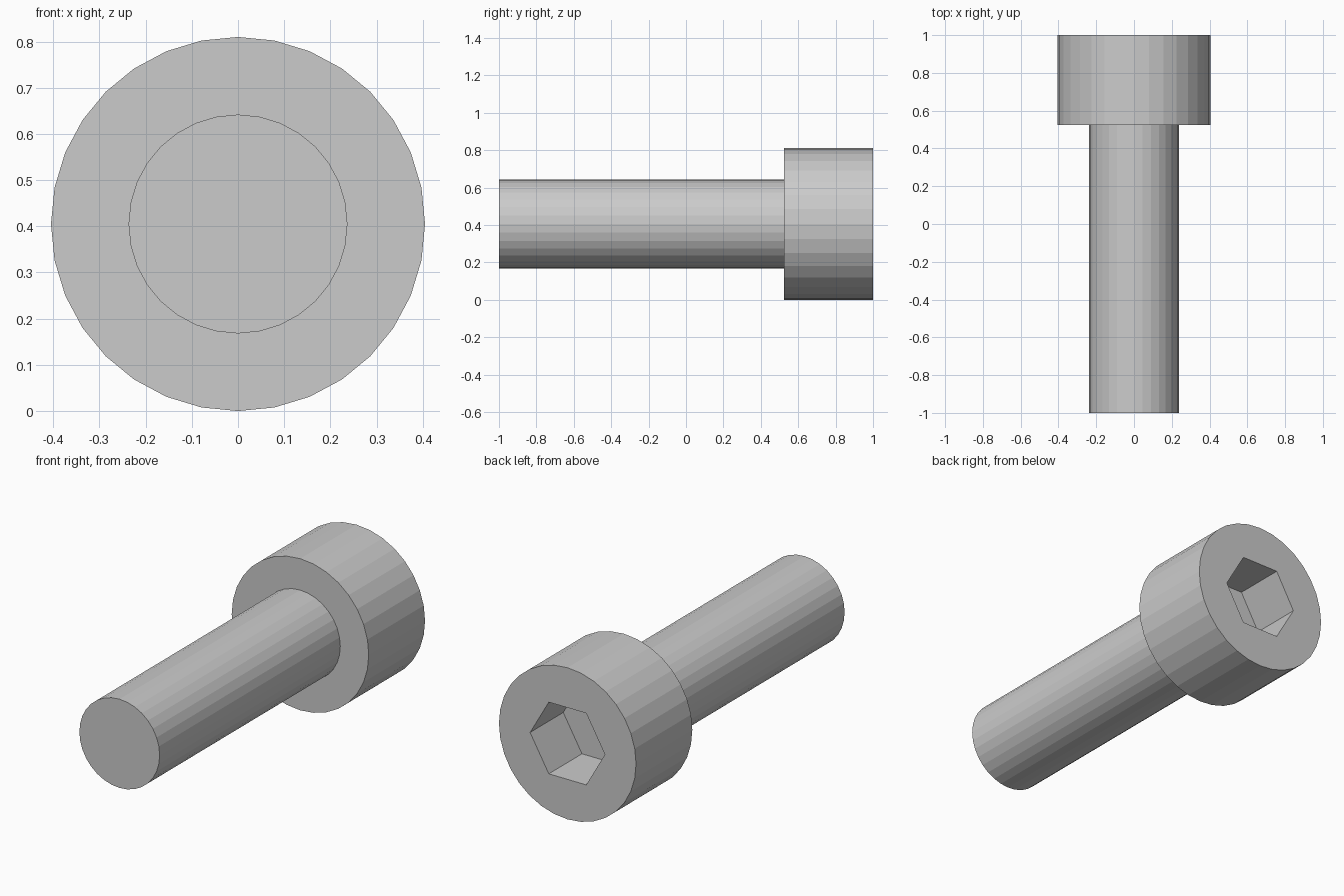
import bpy, bmesh, math
from mathutils import Matrix, Vector

if "Cube" in bpy.data.objects:
    bpy.data.objects.remove(bpy.data.objects["Cube"])

ZC = 0.405           # height of the bolt axis
HEAD_R, SHAFT_R, HEX_R = 0.405, 0.237, 0.221
SEG = 32
Y_TIP, Y_NECK, Y_FLOOR, Y_TOP = -1.0, 0.525, 0.72, 1.0


def ring(bm, r, y, n):
    return [bm.verts.new((r * math.cos(2 * math.pi * i / n), y,
                          ZC + r * math.sin(2 * math.pi * i / n))) for i in range(n)]


def bridge(bm, a, b):
    n = len(a)
    for i in range(n):
        j = (i + 1) % n
        bm.faces.new((a[i], a[j], b[j], b[i]))


bm = bmesh.new()

# Shaft and head outline, tip to top
tip = ring(bm, SHAFT_R, Y_TIP, SEG)
neck = ring(bm, SHAFT_R, Y_NECK, SEG)
under = ring(bm, HEAD_R, Y_NECK, SEG)
top = ring(bm, HEAD_R, Y_TOP, SEG)
bm.faces.new(tip)
for a, b in ((tip, neck), (neck, under), (under, top)):
    bridge(bm, a, b)

# Hexagonal socket with a flat floor
mouth = ring(bm, HEX_R, Y_TOP, 6)
floor = ring(bm, HEX_R, Y_FLOOR, 6)
bridge(bm, mouth, floor)
bm.faces.new(floor)

# Flat top face around the socket
rim = [bm.edges.get((r[i], r[(i + 1) % len(r)])) for r in (top, mouth) for i in range(len(r))]
bmesh.ops.triangle_fill(bm, edges=rim, use_beauty=True, normal=Vector((0, 1, 0)))

bmesh.ops.recalc_face_normals(bm, faces=bm.faces)
mesh = bpy.data.meshes.new("socket_head_bolt")
bm.to_mesh(mesh)
bm.free()
bolt = bpy.data.objects.new("socket_head_bolt", mesh)
bpy.context.collection.objects.link(bolt)
